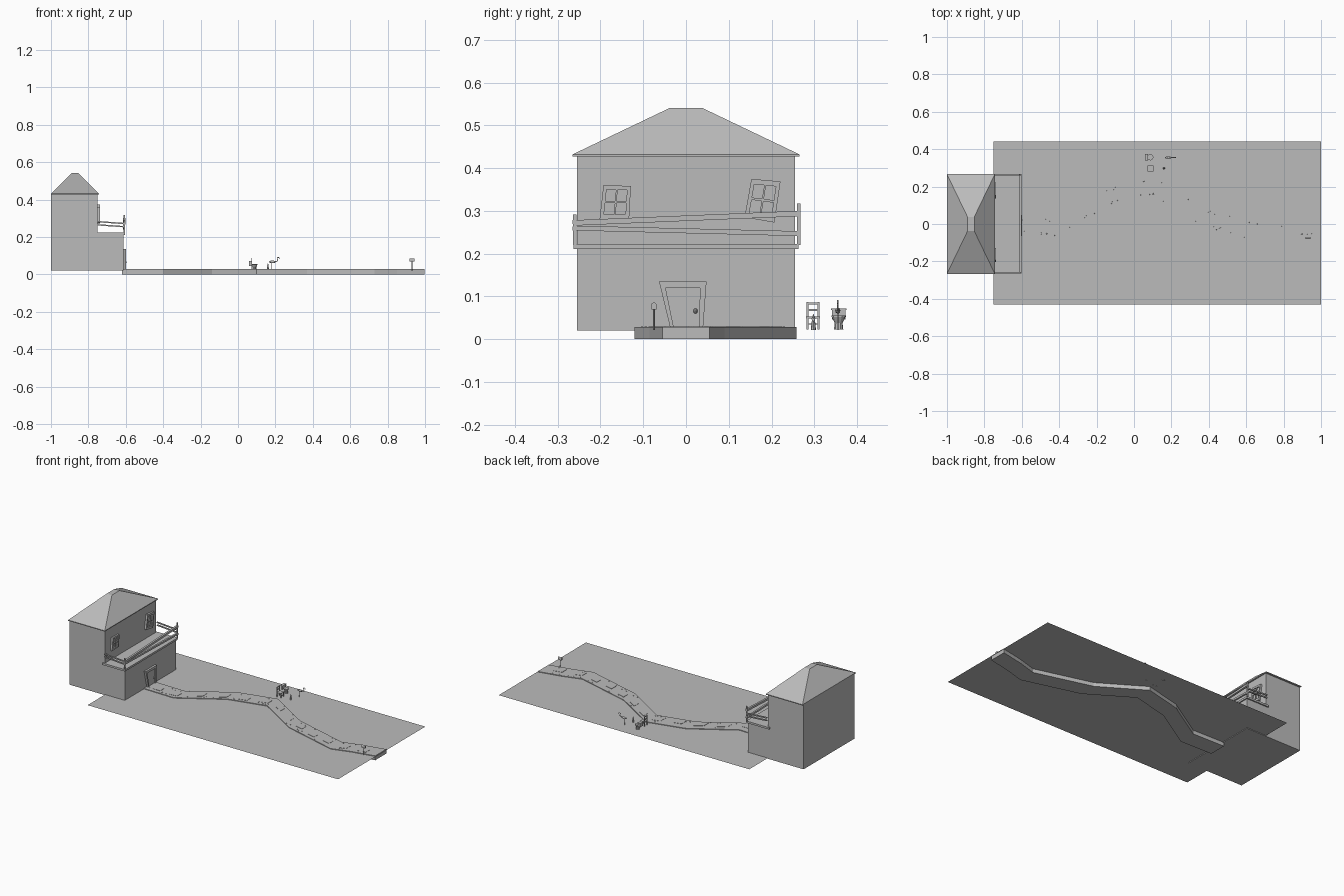
import bpy, bmesh, math, random
from mathutils import Vector, Matrix

random.seed(4)
if "Cube" in bpy.data.objects:
    bpy.data.objects.remove(bpy.data.objects["Cube"])

GREY = (0.5, 0.5, 0.5, 1)
mat = bpy.data.materials.new("plain_grey")
mat.use_nodes = True
mat.diffuse_color = GREY
mat.node_tree.nodes["Principled BSDF"].inputs["Base Color"].default_value = GREY


def finish(name, bm):
    bmesh.ops.recalc_face_normals(bm, faces=bm.faces)
    me = bpy.data.meshes.new(name)
    bm.to_mesh(me)
    bm.free()
    me.materials.append(mat)
    ob = bpy.data.objects.new(name, me)
    bpy.context.collection.objects.link(ob)
    return ob


def add_loft(bm, rings):
    """Skin equal-length closed rings and cap both ends."""
    vs = [[bm.verts.new(p) for p in r] for r in rings]
    for a, b in zip(vs, vs[1:]):
        for i in range(len(a)):
            j = (i + 1) % len(a)
            bm.faces.new((a[i], a[j], b[j], b[i]))
    bm.faces.new(vs[0])
    bm.faces.new(vs[-1])


def add_box(bm, x, y, z):
    add_loft(bm, [[(x[0], y[0], h), (x[1], y[0], h), (x[1], y[1], h), (x[0], y[1], h)] for h in z])


def add_bar(bm, a, b, r, n=4, r2=None):
    a, b = Vector(a), Vector(b)
    d = b - a
    rot = d.to_track_quat('Z', 'Y').to_matrix().to_4x4()
    m = Matrix.Translation((a + b) / 2) @ rot @ Matrix.Rotation(math.pi / 4, 4, 'Z')
    bmesh.ops.create_cone(bm, cap_ends=True, segments=n, radius1=r,
                          radius2=r if r2 is None else r2, depth=d.length, matrix=m)


def add_ball(bm, c, size):
    bmesh.ops.create_uvsphere(bm, u_segments=10, v_segments=6, radius=1,
                              matrix=Matrix.Translation(c) @ Matrix.Diagonal((*size, 1)))


def box(name, x, y, z):
    bm = bmesh.new()
    add_box(bm, x, y, z)
    return finish(name, bm)


def lerp_quad(q, u, v):
    """Point in a (y, z) quad given bottom-left, bottom-right, top-right, top-left."""
    bl, br, tr, tl = map(Vector, q)
    return bl.lerp(br, u).lerp(tl.lerp(tr, u), v)


def add_panel(bm, q, u, v, x):
    pts = [lerp_quad(q, a, b) for a, b in ((u[0], v[0]), (u[1], v[0]), (u[1], v[1]), (u[0], v[1]))]
    add_loft(bm, [[(h, *p) for p in pts] for h in x])


# House body: two storeys with the lower one reaching forward
bm = bmesh.new()
side = [(-1, .02), (-.612, .02), (-.612, .215), (-.75, .215), (-.75, .43), (-1, .43)]
add_loft(bm, [[(x, y, z) for x, z in side] for y in (-.255, .255)])
finish("house_body", bm)

# Hipped roof with a thin eave and a flat top
bm = bmesh.new()
rings = [(.128, .266, .427), (.128, .266, .432), (.018, .038, .541)]
add_loft(bm, [[(-.872 + sx * hx, sy * hy, z) for sx, sy in ((-1, -1), (1, -1), (1, 1), (-1, 1))]
              for hx, hy, z in rings])
finish("roof", bm)

# Balcony floor and crooked railing
box("balcony_floor", (-.765, -.605), (-.263, .263), (.211, .223))
bm = bmesh.new()
for y, top in ((-.26, .292), (.264, .318)):
    add_box(bm, (-.613, -.605), (y - .004, y + .004), (.22, top))
    for dz in (.045, .062):
        add_bar(bm, (-.75, y, .22 + dz), (-.609, y, .21 + dz), .005)
add_bar(bm, (-.609, -.265, .272), (-.609, .267, .294), .009)
add_bar(bm, (-.609, -.265, .26), (-.609, .267, .247), .008)
finish("balcony_railing", bm)

# Crooked windows: frame, cross bars and four recessed panes
windows = {
    "right_window": ((-.202, .281), (-.133, .283), (-.129, .358), (-.193, .361)),
    "left_window": ((.137, .285), (.207, .273), (.221, .369), (.153, .375)),
}
for name, q in windows.items():
    bm = bmesh.new()
    for lo, hi in ((0, .13), (.47, .53), (.87, 1)):
        add_panel(bm, q, (lo, hi), (0, 1), (-.752, -.738))
        add_panel(bm, q, (0, 1), (lo, hi), (-.752, -.738))
    add_panel(bm, q, (.05, .95), (.05, .95), (-.752, -.745))
    finish(name, bm)

# Crooked front door with frame and knob
frame = ((-.037, .027), (.04, .027), (.048, .135), (-.063, .135))
bm = bmesh.new()
add_panel(bm, frame, (0, .11), (0, 1), (-.615, -.599))
add_panel(bm, frame, (.87, 1), (0, 1), (-.615, -.599))
add_panel(bm, frame, (0, 1), (.86, 1), (-.615, -.599))
finish("door_frame", bm)
bm = bmesh.new()
add_panel(bm, frame, (.1, .88), (0, .87), (-.614, -.605))
finish("front_door", bm)
bm = bmesh.new()
add_ball(bm, (-.601, .022, .066), (.005, .005, .006))
finish("door_knob", bm)

# Lawn
bm = bmesh.new()
bm.faces.new([bm.verts.new(p) for p in ((-.75, -.43, .024), (1, -.43, .024), (1, .44, .024), (-.75, .44, .024))])
finish("lawn", bm)

# Winding path
path = [(-.62, -.01), (-.4, -.015), (-.14, .145), (.1, .203), (.37, .035), (.73, -.065), (.85, -.03), (.997, 0)]
bm = bmesh.new()
add_loft(bm, [[(x, y - .055, 0), (x, y + .055, 0), (x, y + .055, .028), (x, y - .055, .028)] for x, y in path])
finish("path", bm)


def path_point(x):
    for (x0, y0), (x1, y1) in zip(path, path[1:]):
        if x <= x1:
            s = (y1 - y0) / (x1 - x0)
            return y0 + s * (x - x0), s
    return path[-1][1], 0


# Paving slabs and pebbles following the path
bm = bmesh.new()
for i in range(13):
    x = -.54 + i * .12
    off = random.uniform(-.015, .015)
    corners = [(x + a, path_point(x + a)[0] + off + b)
               for a, b in ((-.026, -.022), (.026, -.022), (.026, .022), (-.026, .022))]
    add_loft(bm, [[(*c, z) for c in corners] for z in (.027, .0295)])
finish("paving_slabs", bm)
bm = bmesh.new()
for i in range(70):
    x = random.uniform(-.59, .97)
    y = path_point(x)[0] + random.choice((-1, 1)) * random.uniform(.03, .048)
    r = random.uniform(.002, .004)
    add_bar(bm, (x, y, .027), (x, y, .0295), r, 6, r * .7)
finish("pebbles", bm)

# Mailbox: post and arched box
bm = bmesh.new()
add_bar(bm, (.93, -.075, .022), (.93, -.075, .072), .002, 6)
arch = [(-.006, .07), (.006, .07)] + [(.006 * math.cos(t), .08 + .006 * math.sin(t))
                                      for t in [k * math.pi / 6 for k in range(7)]]
add_loft(bm, [[(x, -.075 + y, z) for y, z in arch] for x in (.918, .944)])
finish("mailbox", bm)

# Toilet: pedestal, bowl, seat and tank
bm = bmesh.new()
add_bar(bm, (.087, .357, .023), (.087, .357, .04), .011, 10, .009)
add_bar(bm, (.087, .357, .038), (.087, .357, .052), .009, 10, .016)
add_bar(bm, (.087, .357, .052), (.087, .357, .055), .017, 10)
add_box(bm, (.06, .073), (.341, .373), (.046, .069))
add_box(bm, (.058, .075), (.339, .375), (.068, .072))
finish("toilet", bm)

# Chair: legs, seat, back posts and slats
bm = bmesh.new()
for x, top in ((.074, .087), (.1, .05)):
    for y in (.284, .31):
        add_box(bm, (x - .002, x + .002), (y - .002, y + .002), (.023, top))
add_box(bm, (.071, .103), (.281, .313), (.049, .053))
for z in (.066, .081):
    add_box(bm, (.072, .076), (.282, .312), (z, z + .005))
add_box(bm, (.099, .101), (.284, .31), (.034, .037))
finish("chair", bm)

# Garden bird: leg, body, curved neck and beak
bm = bmesh.new()
add_bar(bm, (.18, .355, .022), (.18, .355, .066), .0012, 6)
add_ball(bm, (.184, .355, .067), (.02, .006, .007))
neck = [(.2, .068), (.211, .071), (.214, .078), (.209, .084), (.212, .09), (.218, .09), (.223, .084)]
for a, b in zip(neck, neck[1:]):
    add_bar(bm, (a[0], .355, a[1]), (b[0], .355, b[1]), .002, 6)
finish("garden_bird", bm)

# Small garden figure: body, head and pointed hat
bm = bmesh.new()
add_bar(bm, (.16, .298, .022), (.16, .298, .042), .006, 8, .004)
add_ball(bm, (.16, .298, .045), (.004, .004, .004))
add_bar(bm, (.16, .298, .047), (.16, .298, .06), .005, 8, 0)
finish("garden_figure", bm)
